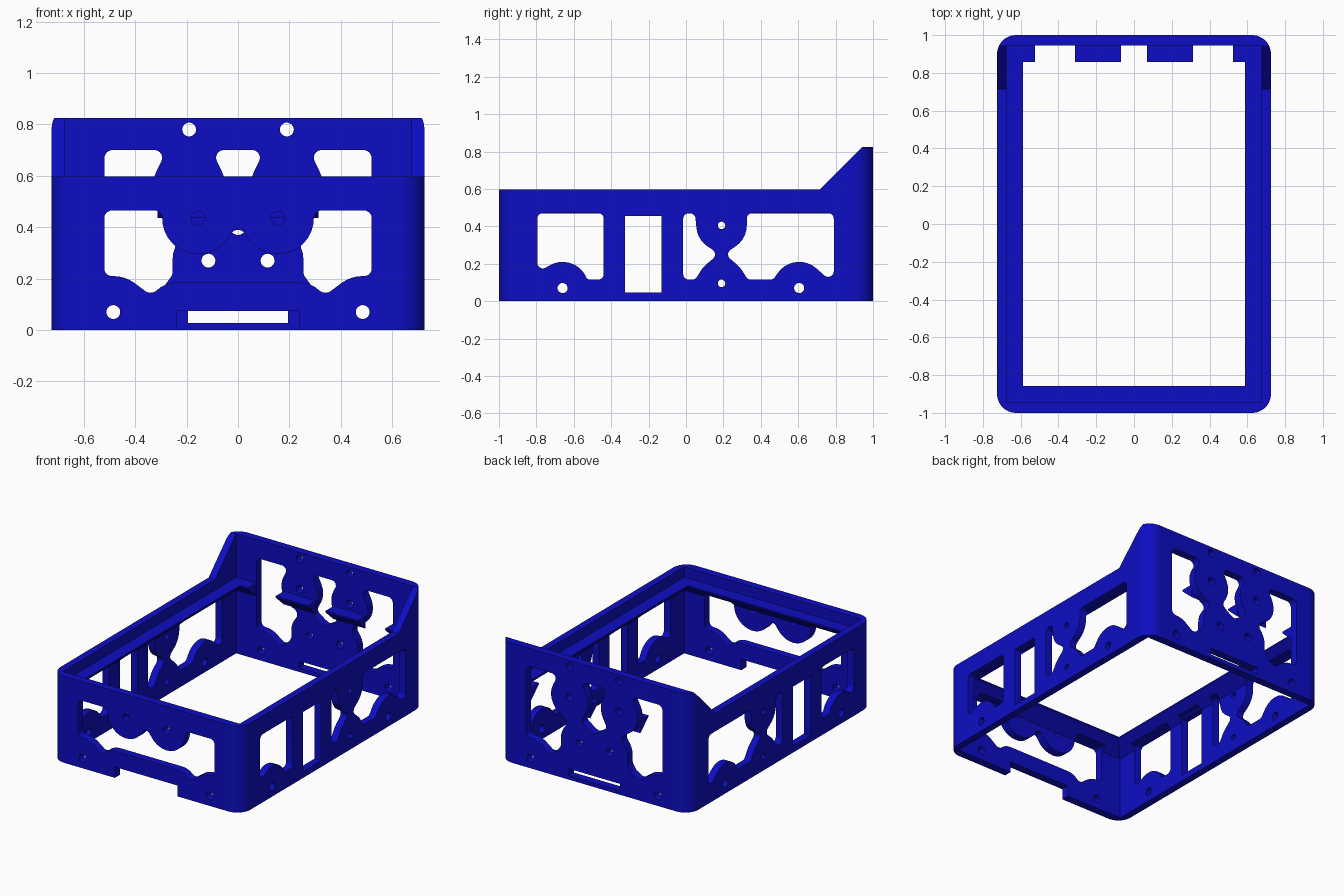
import bpy, bmesh, math
from mathutils import Vector
from mathutils.geometry import tessellate_polygon

if "Cube" in bpy.data.objects:
    bpy.data.objects.remove(bpy.data.objects["Cube"])

blue = bpy.data.materials.new("deep_blue")
blue.diffuse_color = (0.004, 0.004, 0.55, 1)
blue.use_nodes = True
blue.node_tree.nodes["Principled BSDF"].inputs["Base Color"].default_value = blue.diffuse_color
parts = []


def new_object(name, bm):
    bmesh.ops.recalc_face_normals(bm, faces=bm.faces[:])
    mesh = bpy.data.meshes.new(name)
    bm.to_mesh(mesh)
    bm.free()
    mesh.materials.append(blue)
    obj = bpy.data.objects.new(name, mesh)
    bpy.context.collection.objects.link(obj)
    parts.append(obj)


def prism(bm, ring_a, ring_b):
    """Closed solid between two equally long point loops."""
    a = [bm.verts.new(p) for p in ring_a]
    b = [bm.verts.new(p) for p in ring_b]
    n = len(a)
    for i in range(n):
        j = (i + 1) % n
        bm.faces.new((a[i], a[j], b[j], b[i]))
    bm.faces.new(a[::-1])
    bm.faces.new(b)


def panel(name, loops, place):
    """Flat plate with openings: the first loop is the border, the rest are holes."""
    bm = bmesh.new()
    layers = [[[bm.verts.new(place(u, v, d)) for u, v in lp] for lp in loops] for d in (0, 1)]
    tris = tessellate_polygon([[Vector((u, v, 0)) for u, v in lp] for lp in loops])
    for layer in layers:
        flat = [vert for lp in layer for vert in lp]
        for t in tris:
            bm.faces.new([flat[i] for i in t])
    for a, b in zip(*layers):
        for i in range(len(a)):
            j = (i + 1) % len(a)
            bm.faces.new((a[i], a[j], b[j], b[i]))
    new_object(name, bm)


def belt(circles, step=math.radians(12)):
    """Outline running tangentially around circles (u, v, signed radius)."""
    n = len(circles)
    heading = []
    for i in range(n):
        a, b = circles[i], circles[(i + 1) % n]
        du, dv = b[0] - a[0], b[1] - a[1]
        k = (b[2] - a[2]) / math.hypot(du, dv)
        heading.append(math.atan2(dv, du) - math.asin(max(-1, min(1, k))))
    pts = []
    for i, (u, v, r) in enumerate(circles):
        t0 = heading[i - 1]
        turn = (heading[i] - t0 + math.pi) % (2 * math.pi) - math.pi
        count = max(1, math.ceil(abs(turn) / step))
        for j in range(count + 1):
            t = t0 + turn * j / count
            p = (u + r * math.sin(t), v - r * math.cos(t))
            if not pts or math.dist(p, pts[-1]) > 1e-3:
                pts.append(p)
    if math.dist(pts[0], pts[-1]) < 1e-3:
        pts.pop()
    return pts


def hole(u, v, r=0.027):
    return [(u + r * math.cos(k * math.pi / 12), v + r * math.sin(k * math.pi / 12))
            for k in range(24)]


def rect(u0, u1, v0, v1):
    return [(u0, v0), (u1, v0), (u1, v1), (u0, v1)]


def flip(outline):
    return [(-u, v) for u, v in outline][::-1]


def both(right_half):
    """Complete a symmetric belt from the circles right of the centre."""
    return right_half + [(-u, v, r) for u, v, r in right_half[::-1] if u > 0]


W, D, R = 0.725, 1.0, 0.1        # half width, half depth, corner radius
TX, TY = 0.05, 0.055             # wall thickness
LOW, TALL, RISE = 0.597, 0.825, 0.715
f = 0.03                         # usual window fillet

# Front wall: notched border, wide window with two hanging discs, holes
front = [
    [(-W + R, 0), (-0.24, 0), (-0.24, 0.075), (0.24, 0.075), (0.24, 0),
     (W - R, 0), (W - R, LOW), (-W + R, LOW)],
    belt(both([(0.24, 0.075, -0.11), (0.34, 0.18, 0.035), (0.485, 0.07, -0.14),
               (0.49, 0.24, f), (0.49, 0.435, f), (0.325, 0.435, f),
               (0.155, 0.435, -0.14), (0, 0.36, f)]))]
for x, z in ((0.485, 0.07), (0.155, 0.435)):
    front += [hole(x, z), hole(-x, z)]
panel("front_wall", front, lambda u, v, d: (u, -D + TY * d, v))

# Back wall: two outer windows, a centre window, slot, holes
outer_window = belt([
    (0.34, 0.18, 0.035), (0.485, 0.07, -0.14), (0.49, 0.24, f),
    (0.487, 0.667, 0.033), (0.325, 0.67, f), (0.19, 0.56, -0.14),
    (0.245, 0.39, 0.035), (0.115, 0.27, -0.14), (0.285, 0.225, f),
    (0.195, 0.075, -0.13)])
half = [(0.115, 0.27, -0.14), (0.06, 0.44, f), (0.19, 0.56, -0.14), (0.055, 0.67, f)]
back = [rect(-W + R, W - R, 0, TALL), outer_window, flip(outer_window),
        belt([(0, 0.40, f)] + both(half)),
        rect(-0.195, 0.195, 0.028, 0.075)]
for x, z in ((0.485, 0.07), (0.115, 0.27), (0.19, 0.57), (0.19, 0.78)):
    back += [hole(x, z), hole(-x, z)]
panel("back_wall", back, lambda u, v, d: (u, D - TY * d, v))

# Side walls: sloped border, bumped window, plain slot, windows around a disc pair
side = [
    [(-D + R, 0), (D - R, 0), (D - R, LOW + D - R - RISE), (RISE, LOW), (-D + R, LOW)],
    belt([(-0.765, 0.205, f), (-0.66, 0.07, -0.14), (-0.51, 0.145, f),
          (-0.47, 0.145, f), (-0.47, 0.44, f), (-0.765, 0.44, f)]),
    rect(-0.325, -0.13, 0.045, 0.455),
    belt([(0.015, 0.145, f), (0.033, 0.145, f), (0.19, 0.095, -0.13),
          (0.125, 0.25, f), (0.19, 0.405, -0.135), (0.021, 0.44, f), (0.015, 0.44, f)]),
    belt([(0.347, 0.145, f), (0.45, 0.145, f), (0.605, 0.07, -0.14),
          (0.76, 0.16, f), (0.76, 0.44, f), (0.355, 0.44, f),
          (0.19, 0.405, -0.135), (0.255, 0.25, f), (0.19, 0.095, -0.13)]),
    hole(-0.66, 0.07), hole(0.605, 0.07), hole(0.19, 0.405, 0.02), hole(0.19, 0.095, 0.02)]
for s, name in ((1, "right_wall"), (-1, "left_wall")):
    panel(name, side, lambda u, v, d: (s * (W - TX * d), u, v))

# Rounded corner posts; the back pair is trimmed along the slope
for sy, label, height in ((-1, "front", LOW), (1, "back", TALL)):
    for sx, hand in ((1, "right"), (-1, "left")):
        ring = [(W - R + R * math.cos(a), D - R + R * math.sin(a))
                for a in (k * math.pi / 24 for k in range(13))]
        ring += [(W - R, D - TY), (W - TX, D - TY), (W - TX, D - R)]
        bm = bmesh.new()
        prism(bm, [(sx * x, sy * y, 0) for x, y in ring],
              [(sx * x, sy * y, height) for x, y in ring])
        if sy > 0:
            cut = bmesh.ops.bisect_plane(
                bm, geom=bm.verts[:] + bm.edges[:] + bm.faces[:], dist=1e-5,
                plane_co=(0, RISE, LOW), plane_no=(0, -1, 1), clear_outer=True)
            edges = [g for g in cut["geom_cut"] if isinstance(g, bmesh.types.BMEdge)]
            bmesh.ops.edgenet_fill(bm, edges=edges)
        new_object(f"{label}_{hand}_corner", bm)


def ledge(name, full, clipped, place):
    """Wedge-shaped inner ledge, cut away below the window tops where clipped."""
    bm = bmesh.new()
    for spans, foot in ((full, 0.435), (clipped, 0.468)):
        profile = [(0, foot), (0.037, 0.468), (0.088, 0.515), (0.088, 0.525), (0, 0.525)]
        for a, b in spans:
            prism(bm, [place(a, d, z) for d, z in profile],
                  [place(b, d, z) for d, z in profile])
    new_object(name, bm)


ix, iy = W - TX, D - TY
ledge("front_ledge", [(-ix, -0.52), (-0.295, 0.295), (0.52, ix)],
      [(-0.52, -0.295), (0.295, 0.52)], lambda u, d, z: (u, -iy + d, z))
ledge("back_ledge", [(-ix, -0.523), (-0.313, -0.068), (0.068, 0.313), (0.523, ix)],
      [], lambda u, d, z: (u, iy - d, z))
for s, name in ((1, "right_ledge"), (-1, "left_ledge")):
    ledge(name, [(-iy, -0.795), (-0.44, -0.325), (-0.13, -0.015), (0.055, 0.325), (0.79, iy)],
          [(-0.795, -0.44), (-0.325, -0.13), (-0.015, 0.055), (0.325, 0.79)],
          lambda u, d, z: (s * (ix - d), u, z))

# Smooth curved surfaces, keep edges sharp
for obj in parts:
    obj.select_set(True)
bpy.context.view_layer.objects.active = parts[0]
bpy.ops.object.shade_smooth_by_angle(angle=math.radians(30))
